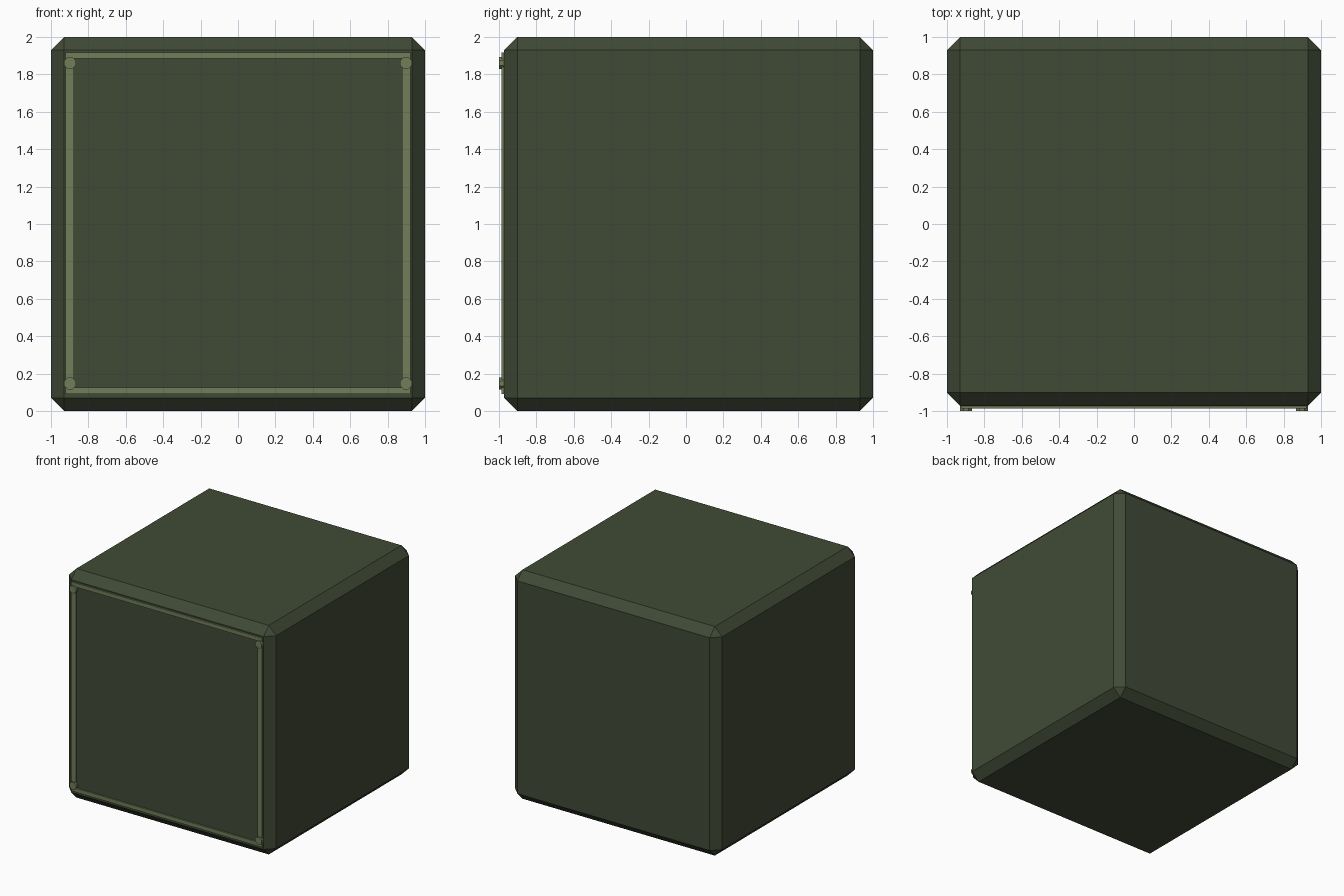
import bpy, bmesh, math
from mathutils import Matrix

if "Cube" in bpy.data.objects:
    bpy.data.objects.remove(bpy.data.objects["Cube"])

def material(name, rgb):
    m = bpy.data.materials.new(name)
    m.diffuse_color = [(c / 255 / 12.92 if c < 11 else ((c / 255 + 0.055) / 1.055) ** 2.4) for c in rgb] + [1]
    m.use_nodes = True
    m.node_tree.nodes["Principled BSDF"].inputs["Base Color"].default_value = m.diffuse_color
    return m

DARK = material("dark olive", (64, 74, 54))
TRIM = material("light olive", (114, 125, 89))

def finish(bm, name, mat):
    me = bpy.data.meshes.new(name)
    bm.to_mesh(me)
    bm.free()
    ob = bpy.data.objects.new(name, me)
    me.materials.append(mat)
    bpy.context.collection.objects.link(ob)
    return ob

def box(name, lo, hi, mat, bevel=0):
    bm = bmesh.new()
    size = [b - a for a, b in zip(lo, hi)]
    mid = [(a + b) / 2 for a, b in zip(lo, hi)]
    bmesh.ops.create_cube(bm, size=1, matrix=Matrix.Translation(mid) @ Matrix.Diagonal((*size, 1)))
    if bevel:
        bmesh.ops.bevel(bm, geom=bm.edges[:], offset=bevel, segments=1, affect='EDGES')
    return finish(bm, name, mat)

# chamfered crate body
box("body", (-1, -0.973, 0), (1, 1, 2), DARK, 0.071)

# raised frame on the front
for n, z0, z1 in (("top", 1.884, 1.918), ("bottom", 0.092, 0.126)):
    box("frame_" + n, (-0.922, -0.986, z0), (0.922, -0.965, z1), TRIM)
for n, x in (("left", -0.899), ("right", 0.899)):
    box("frame_" + n, (x - 0.022, -0.986, 0.126), (x + 0.022, -0.965, 1.884), TRIM)

# corner bolts
for x in (-0.898, 0.898):
    for z in (0.147, 1.861):
        bm = bmesh.new()
        M = (Matrix.Translation((x, -0.985, z)) @ Matrix.Rotation(math.pi / 2, 4, 'X')
             @ Matrix.Rotation(math.pi / 8, 4, 'Z'))
        bmesh.ops.create_cone(bm, cap_ends=True, segments=8, radius1=0.034, radius2=0.034, depth=0.03, matrix=M)
        finish(bm, "bolt", TRIM)
